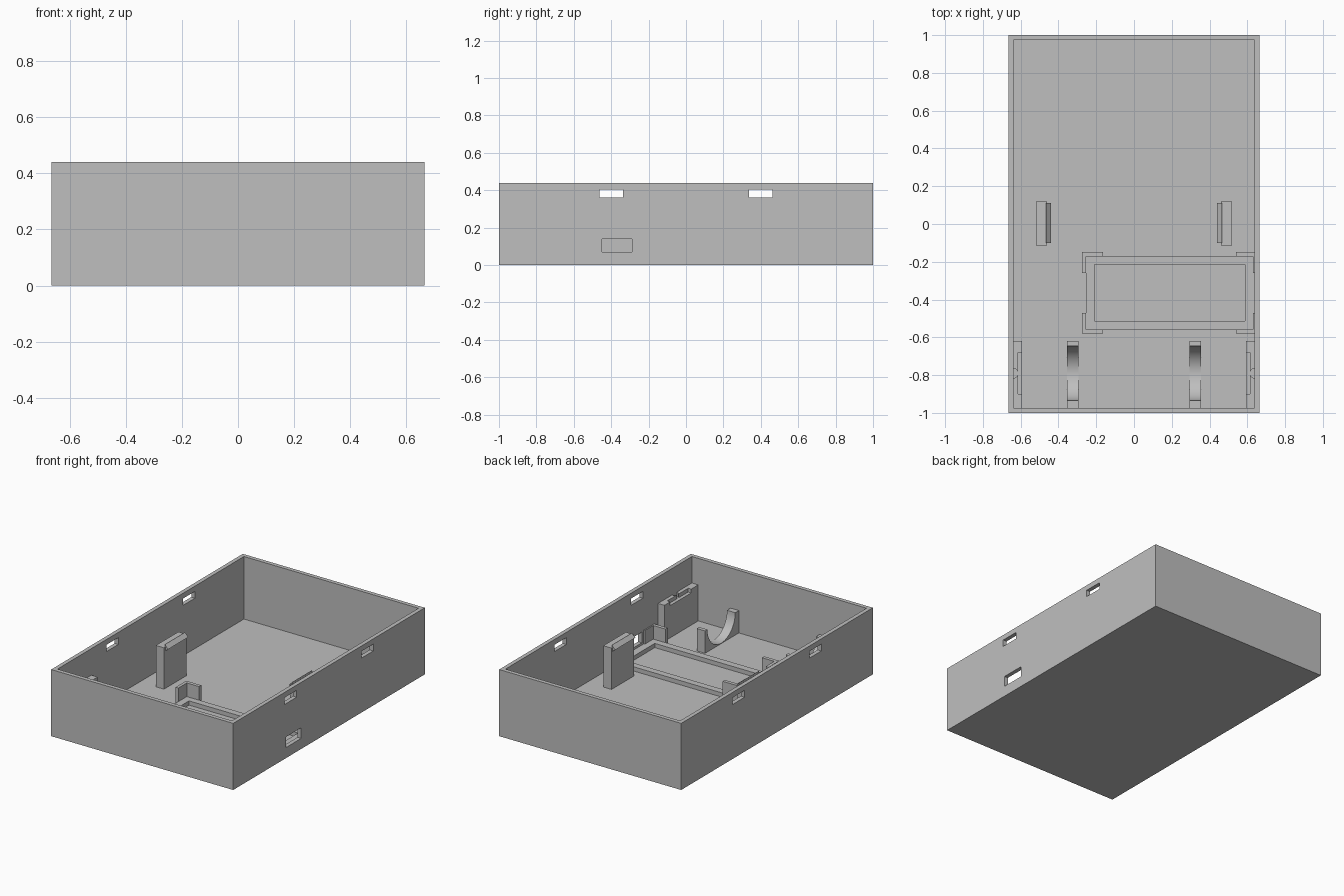
import bpy
import bmesh
import math

default = bpy.data.objects.get("Cube")
if default:
    bpy.data.objects.remove(default, do_unlink=True)

grey = bpy.data.materials.new("plain_grey")
grey.use_nodes = True
COLOUR = (0.52, 0.52, 0.52, 1)
grey.diffuse_color = COLOUR
grey.node_tree.nodes["Principled BSDF"].inputs["Base Color"].default_value = COLOUR

FLOOR = 0.027
HALF_X, HALF_Y, HEIGHT = 0.665, 1.0, 0.44
WALL = 0.027
IN_X, IN_Y = HALF_X - WALL, HALF_Y - WALL


def finish(name, bm):
    bmesh.ops.recalc_face_normals(bm, faces=bm.faces)
    mesh = bpy.data.meshes.new(name)
    bm.to_mesh(mesh)
    bm.free()
    mesh.materials.append(grey)
    obj = bpy.data.objects.new(name, mesh)
    bpy.context.collection.objects.link(obj)
    return obj


def box(name, xs, ys, zs):
    """Box from its lower and upper limit on each axis."""
    bm = bmesh.new()
    bmesh.ops.create_cube(bm, size=1)
    for v in bm.verts:
        v.co = [lim[0] if c < 0 else lim[1] for c, lim in zip(v.co, (xs, ys, zs))]
    return finish(name, bm)


def prism(name, outline, vector):
    """Closed outline extruded along a vector."""
    bm = bmesh.new()
    face = bm.faces.new([bm.verts.new(p) for p in outline])
    made = bmesh.ops.extrude_face_region(bm, geom=[face])["geom"]
    moved = [g for g in made if isinstance(g, bmesh.types.BMVert)]
    bmesh.ops.translate(bm, verts=moved, vec=vector)
    return finish(name, bm)


def cut(target, cutter):
    cutter.hide_render = True
    mod = target.modifiers.new("cut", "BOOLEAN")
    mod.operation = "DIFFERENCE"
    mod.solver = "EXACT"
    mod.object = cutter
    bpy.context.view_layer.objects.active = target
    bpy.ops.object.modifier_apply(modifier=mod.name)
    bpy.data.objects.remove(cutter, do_unlink=True)


def span(side, a, b):
    return sorted((side * a, side * b))


# Open tray
tray = box("tray", (-HALF_X, HALF_X), (-HALF_Y, HALF_Y), (0, HEIGHT))
cut(tray, box("cavity", (-IN_X, IN_X), (-IN_Y, IN_Y), (FLOOR, 1)))

# Catch slots through both long walls, and the port in the +x wall
for y in (-0.4, 0.4):
    cut(tray, box("slot", (-1, 1), (y - 0.062, y + 0.062), (0.36, 0.405)))
cut(tray, box("port", (0.5, 1), (-0.45, -0.29), (0.07, 0.14)))

# Raised rectangular frame for the board
frame = box("board_frame", (-0.255, IN_X), (-0.56, -0.17), (FLOOR - 0.005, 0.055))
cut(frame, box("frame_opening", (-0.208, 0.588), (-0.514, -0.214), (FLOOR, 1)))

# L-shaped corner guides around the frame
CX, CY = 0.188, -0.365
for sx in (-1, 1):
    for sy in (-1, 1):
        def guide(a, b, c, d):
            xs = [CX + v for v in span(sx, a, b)]
            ys = [CY + v for v in span(sy, c, d)]
            return box("corner_guide", xs, ys, (FLOOR - 0.005, 0.145))
        guide(0.352, 0.462, 0.193, 0.216)
        guide(0.442, 0.462, 0.105, 0.193)

for side, label in ((1, "left"), (-1, "right")):
    # Snap post with a wedge lip facing inwards
    box(label + "_snap_post", span(side, 0.46, 0.52), (-0.115, 0.12), (FLOOR - 0.005, 0.30))
    lip = [(0.465, 0.27), (0.44, 0.29), (0.465, 0.315)]
    prism(label + "_snap_lip", [(side * x, -0.10, z) for x, z in lip], (0, 0.21, 0))

    # Cradle with a half-round hollow
    top, radius, mid, steps = 0.175, 0.145, -0.79, 32
    outline = [(-IN_Y, FLOOR - 0.005), (-IN_Y, top)]
    for i in range(steps + 1):
        a = math.pi * (1 + i / steps)
        outline.append((mid + radius * math.cos(a), top + radius * math.sin(a)))
    outline += [(-0.62, top), (-0.62, FLOOR - 0.005)]
    x0, x1 = span(side, 0.295, 0.355)
    cradle = prism(label + "_cradle", [(x0, y, z) for y, z in outline], (x1 - x0, 0, 0))
    bpy.ops.object.select_all(action="DESELECT")
    cradle.select_set(True)
    bpy.context.view_layer.objects.active = cradle
    bpy.ops.object.shade_smooth_by_angle(angle=math.radians(30))

    # Side bracket with a shallow notch and a half-round seat on top
    bracket = box(label + "_bracket", span(side, 0.592, IN_X), (-IN_Y, -0.62), (FLOOR - 0.005, 0.265))
    cut(bracket, box("notch", span(side, 0.58, 0.614), (-0.90, -0.68), (0.24, 0.3)))
    arc = [math.pi * (0.5 + i / 12) for i in range(13)]
    ring = [(side * (0.638 + 0.025 * math.cos(a)), mid + 0.025 * math.sin(a), 0.24) for a in arc]
    cut(bracket, prism("seat_cutter", ring, (0, 0, 0.1)))
